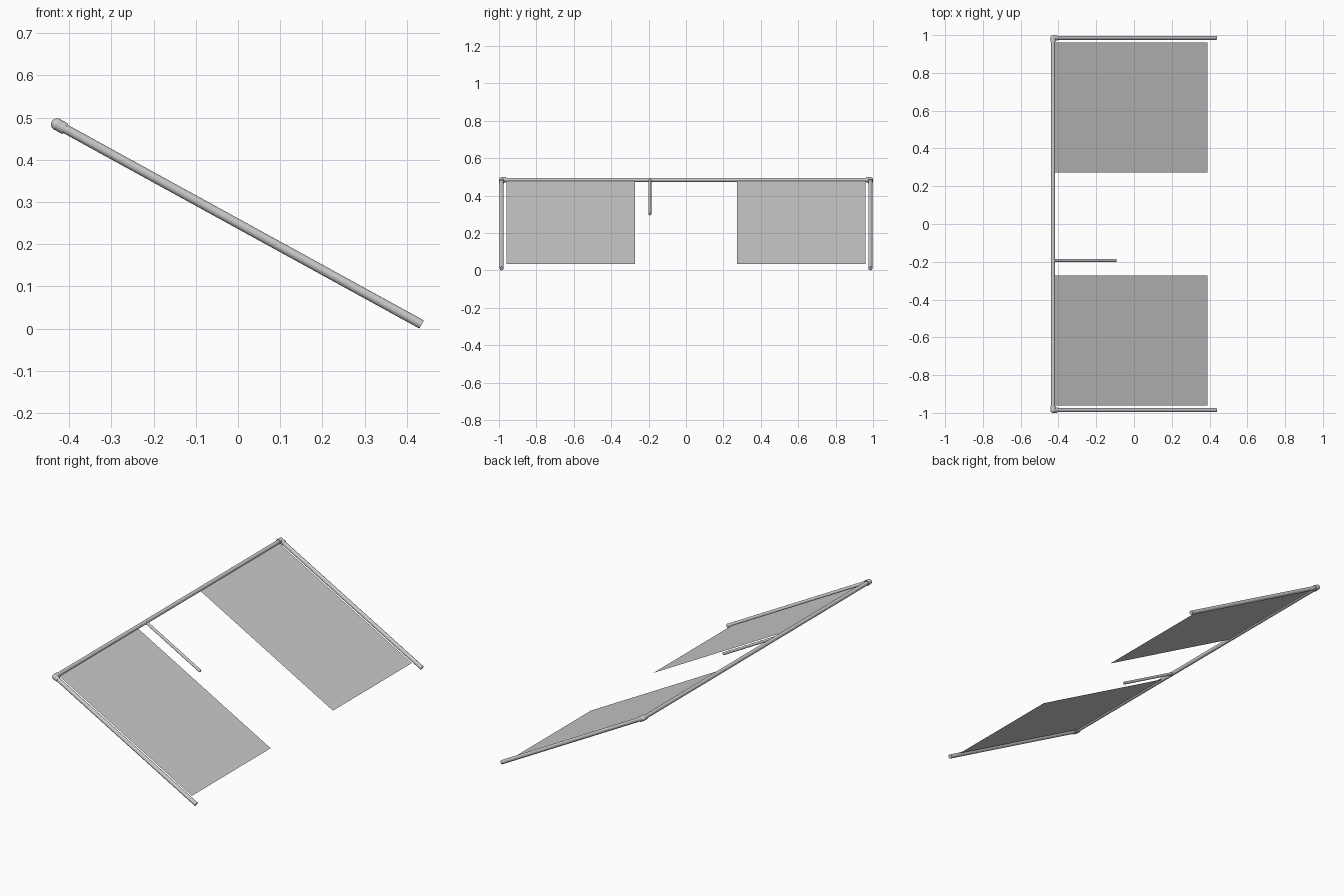
import bpy, bmesh
from mathutils import Vector

if "Cube" in bpy.data.objects:
    bpy.data.objects.remove(bpy.data.objects["Cube"])

TOP = Vector((-0.4285, 0, 0.484))      # centre of the crossbar
END = Vector((0.435, 0, 0.010))        # lower end of the arms
DIR = (END - TOP).normalized()         # slope of the whole frame
HALF = 0.9855


def on_slope(x, y):
    p = TOP + (END - TOP) * ((x - TOP.x) / (END.x - TOP.x))
    return Vector((p.x, y, p.z))


def tube(name, a, b, r, sides=24):
    bpy.ops.mesh.primitive_cylinder_add(vertices=sides, radius=r, depth=(b - a).length,
                                        location=(a + b) / 2)
    ob = bpy.context.object
    ob.rotation_euler = (b - a).to_track_quat('Z', 'Y').to_euler()
    ob.name = name
    bpy.ops.object.shade_smooth_by_angle()
    return ob


def panel(name, y0, y1):
    me = bpy.data.meshes.new(name)
    bm = bmesh.new()
    bm.faces.new([bm.verts.new(on_slope(x, y)) for x, y in
                  ((-0.42, y0), (0.39, y0), (0.39, y1), (-0.42, y1))])
    bm.to_mesh(me)
    bm.free()
    bpy.context.collection.objects.link(bpy.data.objects.new(name, me))


# crossbar and short centre rod
tube("crossbar", TOP + Vector((0, -HALF, 0)), TOP + Vector((0, HALF, 0)), 0.011)
tube("short_rod", on_slope(TOP.x, -0.193), on_slope(-0.095, -0.193), 0.0075)

for side, s in (("left", -1), ("right", 1)):
    corner = TOP + Vector((0, s * HALF, 0))
    # sloping arm
    tube(side + "_arm", corner, END + Vector((0, s * HALF, 0)), 0.011)
    # rounded elbow joint with two short sleeves
    bpy.ops.mesh.primitive_uv_sphere_add(segments=24, ring_count=12, radius=0.0145,
                                         location=corner)
    bpy.context.object.name = side + "_elbow"
    bpy.ops.object.shade_smooth_by_angle()
    tube(side + "_arm_sleeve", corner, corner + DIR * 0.022, 0.0142)
    tube(side + "_bar_sleeve", corner, corner + Vector((0, -s * 0.022, 0)), 0.0142)
    # thin flat sheet
    panel(side + "_panel", *sorted((s * 0.272, s * 0.96)))
